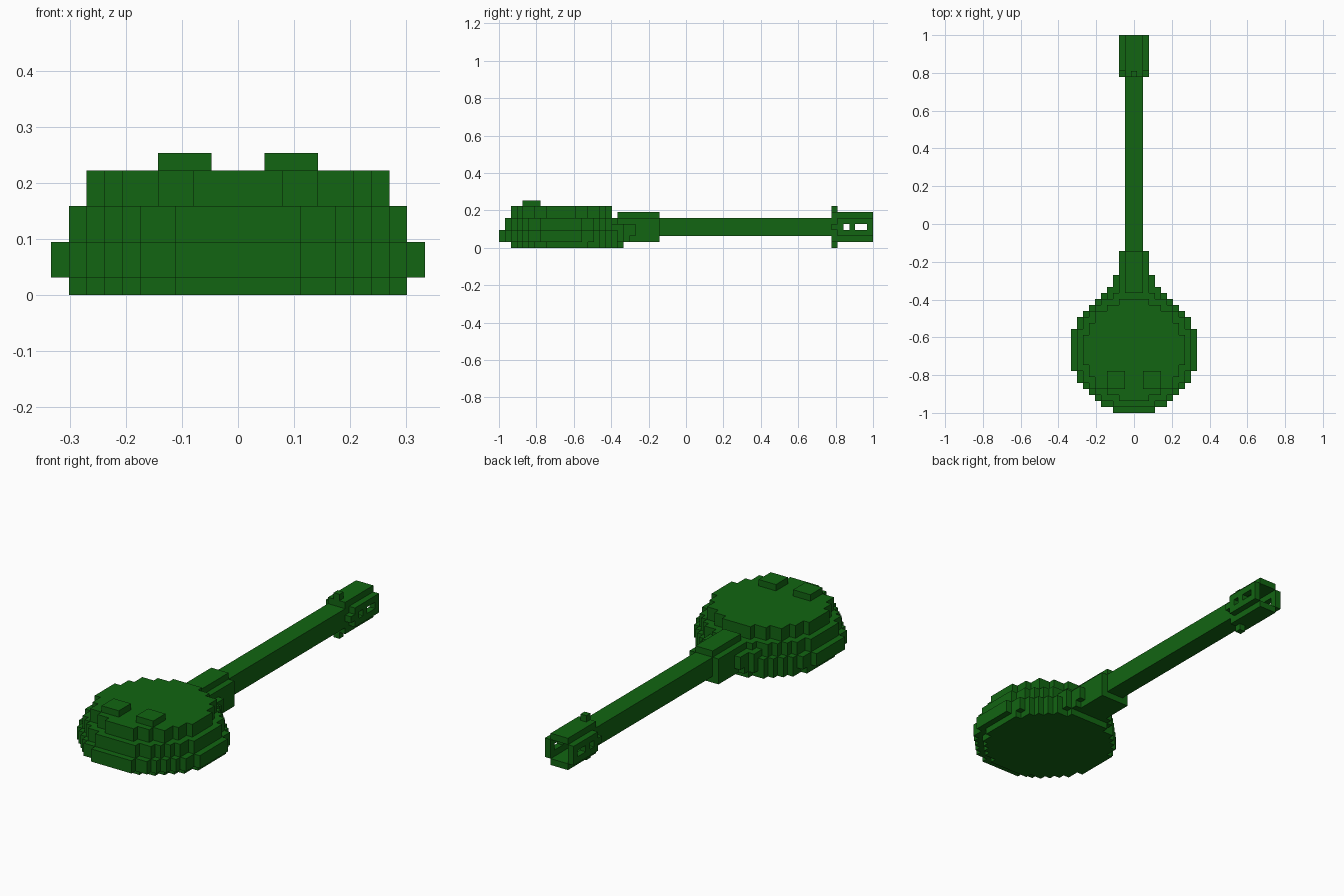
import bpy, bmesh, math

if "Cube" in bpy.data.objects:
    bpy.data.objects.remove(bpy.data.objects["Cube"])

U = 2 / 63            # one block; y is counted in blocks from the front end
mat = bpy.data.materials.new("dark_green")
mat.diffuse_color = (0.006, 0.13, 0.006, 1)
mat.use_nodes = True
mat.node_tree.nodes["Principled BSDF"].inputs["Base Color"].default_value = mat.diffuse_color


def prism(bm, outline, z0, z1):
    """Extrude a closed outline given in block units (x, y)."""
    face = bm.faces.new([bm.verts.new((x * U, y * U - 1, z0 * U)) for x, y in outline])
    up = bmesh.ops.extrude_face_region(bm, geom=[face])["geom"]
    bmesh.ops.translate(bm, vec=(0, 0, (z1 - z0) * U),
                        verts=[v for v in up if isinstance(v, bmesh.types.BMVert)])


def box(bm, x0, x1, y0, y1, z0, z1):
    prism(bm, [(x0, y0), (x1, y0), (x1, y1), (x0, y1)], z0, z1)


def finish(name, bm):
    bmesh.ops.recalc_face_normals(bm, faces=bm.faces)
    me = bpy.data.meshes.new(name)
    bm.to_mesh(me)
    bm.free()
    me.materials.append(mat)
    bpy.context.collection.objects.link(bpy.data.objects.new(name, me))


def boxes(name, *dims):
    bm = bmesh.new()
    for d in dims:
        box(bm, *d)
    finish(name, bm)


def stepped_disc(name, size, row, z0, z1):
    """Blocky circle, size blocks across, starting at the given row."""
    r = size / 2
    right = []
    for i in range(size):
        dy = i + 0.5 - r
        w = math.floor(math.sqrt(r * r - dy * dy)) + 0.5
        for p in ((w, row + i), (w, row + i + 1)):
            # drop the middle points of straight runs
            if len(right) > 1 and right[-1][0] == right[-2][0] == p[0]:
                right[-1] = p
            elif not right or right[-1] != p:
                right.append(p)
    bm = bmesh.new()
    prism(bm, right + [(-x, y) for x, y in reversed(right)], z0, z1)
    finish(name, bm)


# Rounded body in four tiers
stepped_disc("body_base", 19, 2, 0, 1)
stepped_disc("body_lower", 21, 0, 1, 3)
stepped_disc("body_middle", 19, 1, 3, 5)
stepped_disc("body_top", 17, 2, 5, 7)

# Two raised pads on the top
for side, x in (("left", -3), ("right", 3)):
    boxes(side + "_pad", (x - 1.5, x + 1.5, 4, 7, 7, 8))

# Neck, heel and flared joint with the body
boxes("joint_wide", (-4.5, 4.5, 19, 21, 1, 4))
boxes("joint_narrow", (-3.5, 3.5, 20, 22, 1, 4), (-3.5, 3.5, 22, 23, 2, 4))
boxes("heel", (-2.5, 2.5, 18, 27, 2, 5), (-2.5, 2.5, 18, 27, 1, 2),
      (-1.5, 1.5, 20, 27, 5, 6))
boxes("neck", (-1.5, 1.5, 27, 57, 2, 5))

# Collar with thin posts above and below
boxes("collar", (-2.5, 2.5, 56, 57, 3, 4), (-1.5, 1.5, 56, 57, 1, 6))
boxes("collar_post", (-0.5, 0.5, 56, 57, 0, 7))

# Hollow open-ended head, slotted walls
boxes("head_plates", (-1.5, 1.5, 57, 63, 5, 6), (-1.5, 1.5, 57, 63, 1, 2))
for side, s in (("left", -2), ("right", 2)):
    a, b = s - 0.5, s + 0.5
    boxes(side + "_head_wall", (a, b, 57, 63, 2, 3), (a, b, 57, 63, 4, 5),
          (a, b, 57, 58, 3, 4), (a, b, 59, 60, 3, 4), (a, b, 62, 63, 3, 4))
